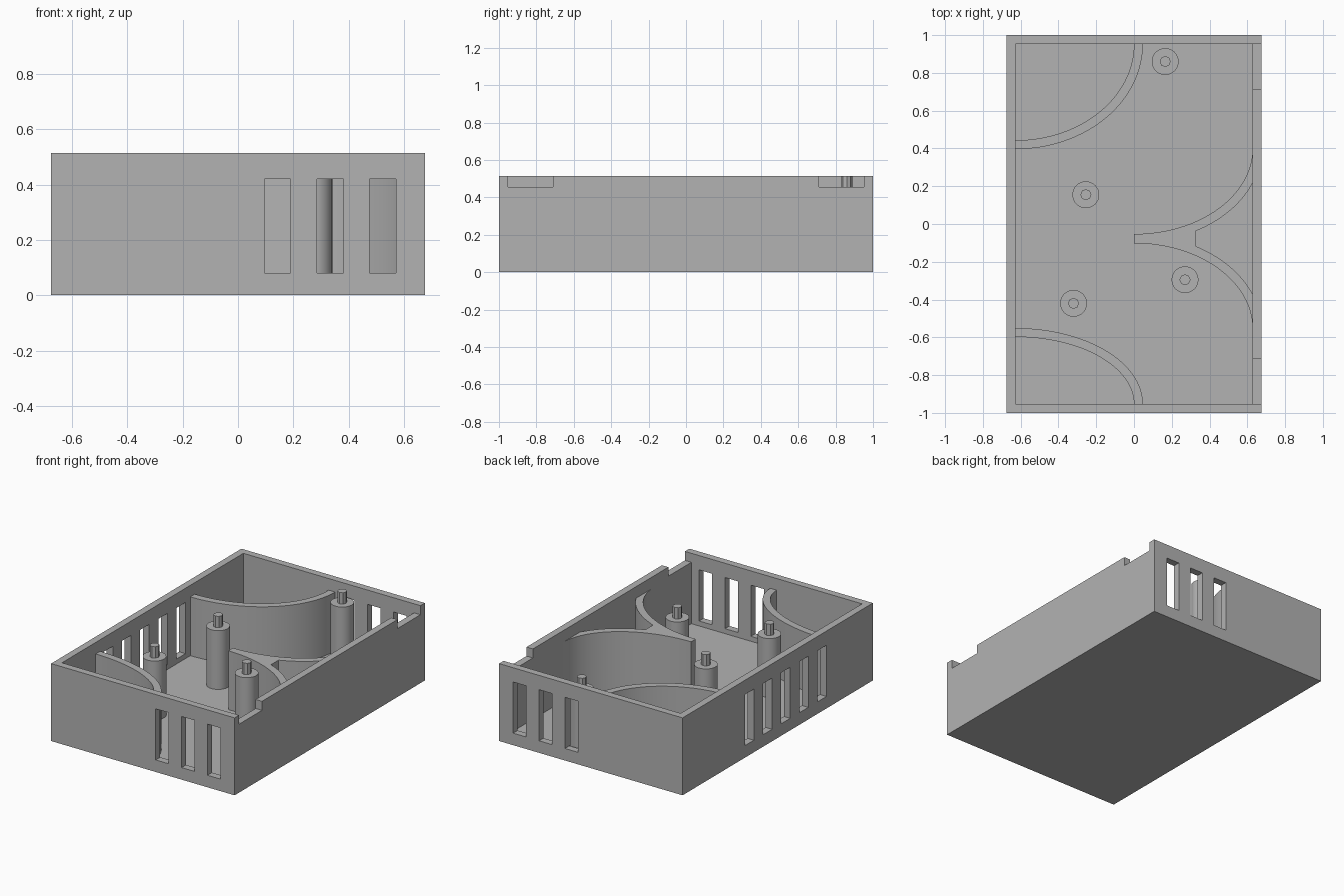
import bpy, bmesh, math

if "Cube" in bpy.data.objects:
    bpy.data.objects.remove(bpy.data.objects["Cube"])

HX, HY, H = 0.675, 1.0, 0.515      # half width, half length, height
WALL = 0.047
IX, IY = HX - WALL, HY - WALL      # inner half sizes
RIB_TOP = 0.438
SLOT_Z = (0.08, 0.42)

grey = bpy.data.materials.new("plain grey")
grey.diffuse_color = (0.45, 0.45, 0.45, 1)
grey.use_nodes = True
grey.node_tree.nodes["Principled BSDF"].inputs["Base Color"].default_value = grey.diffuse_color


def finish(bm, name):
    bmesh.ops.recalc_face_normals(bm, faces=bm.faces)
    me = bpy.data.meshes.new(name)
    bm.to_mesh(me)
    bm.free()
    me.materials.append(grey)
    ob = bpy.data.objects.new(name, me)
    bpy.context.collection.objects.link(ob)
    return ob


def boxes(name, ranges):
    bm = bmesh.new()
    for r in ranges:
        vs = bmesh.ops.create_cube(bm, size=1)["verts"]
        for v in vs:
            for i, (lo, hi) in enumerate(r):
                v.co[i] = lo if v.co[i] < 0 else hi
    return finish(bm, name)


def prism(name, outline, z0, z1):
    bm = bmesh.new()
    face = bm.faces.new([bm.verts.new((x, y, z0)) for x, y in outline])
    top = bmesh.ops.extrude_face_region(bm, geom=[face])["geom"]
    for v in top:
        if isinstance(v, bmesh.types.BMVert):
            v.co.z = z1
    return finish(bm, name)


def arc(cx, cy, a, b, t0, t1, n=32):
    """Ellipse points; t = 0 points along -y, 90 degrees along +x."""
    ts = [t0 + (t1 - t0) * i / n for i in range(n + 1)]
    return [(cx + a * math.sin(t), cy - b * math.cos(t)) for t in ts]


def smooth(ob):
    bpy.ops.object.select_all(action='DESELECT')
    ob.select_set(True)
    bpy.context.view_layer.objects.active = ob
    bpy.ops.object.shade_smooth_by_angle(angle=math.radians(30))


# Tray body with cavity, vent slots and rim notches
tray = boxes("tray", [((-HX, HX), (-HY, HY), (0, H))])
cavity = boxes("cavity_cutter", [((-IX, IX), (-IY, IY), (WALL, H + 0.1))])

slots = []
for k in range(3):                               # front and back vents
    x = 0.095 + 0.1905 * k
    for y in (-HY, HY):
        slots.append(((x, x + 0.095), (y - 0.06, y + 0.06), SLOT_Z))
for k in range(5):                               # left side vents
    y = 0.25 - 0.1905 * k
    slots.append(((-HX - 0.06, -HX + 0.06), (y, y + 0.095), SLOT_Z))
vents = boxes("vent_cutter", slots)

notches = boxes("notch_cutter", [
    ((IX - 0.03, HX + 0.05), (-IY, -0.712), (0.455, H + 0.1)),
    ((IX - 0.03, HX + 0.05), (0.712, IY), (0.455, H + 0.1))])

for cutter in (cavity, vents, notches):
    mod = tray.modifiers.new("cut", 'BOOLEAN')
    mod.operation = 'DIFFERENCE'
    mod.solver = 'EXACT'
    mod.object = cutter
    bpy.context.view_layer.objects.active = tray
    bpy.ops.object.modifier_apply(modifier=mod.name)
    bpy.data.objects.remove(cutter)

# Curved corner ribs on the left
Q = math.pi / 2
back = arc(-IX, IY, IX, 0.51, 0, Q) + arc(-IX, IY, HX, 0.557, Q, 0)
front = arc(-IX, -IY, IX, -0.355, 0, Q) + arc(-IX, -IY, HX, -0.402, Q, 0)
smooth(prism("back_corner_rib", back, WALL, RIB_TOP))
smooth(prism("front_corner_rib", front, WALL, RIB_TOP))

# Forked rib on the right, mirrored about its centre line
MID, CY = -0.0775, 0.40
upper = (arc(0, CY, IX, 0.453, 0, Q)
         + arc(0, CY, HX, 0.50, math.asin(IX / HX), math.asin(0.325 / HX)))
lower = [(x, 2 * MID - y) for x, y in reversed(upper)]
smooth(prism("forked_rib", upper + lower, WALL, RIB_TOP))

# Standoff posts with locating pins
for i, (x, y) in enumerate([(0.165, 0.86), (-0.255, 0.155),
                            (0.27, -0.295), (-0.32, -0.42)], 1):
    smooth(prism(f"post_{i}", arc(x, y, 0.071, 0.071, 0, 4 * Q, 32)[:-1], WALL, RIB_TOP))
    prism(f"pin_{i}", arc(x, y, 0.029, 0.029, 0, 4 * Q, 8)[:-1], RIB_TOP, 0.513)
